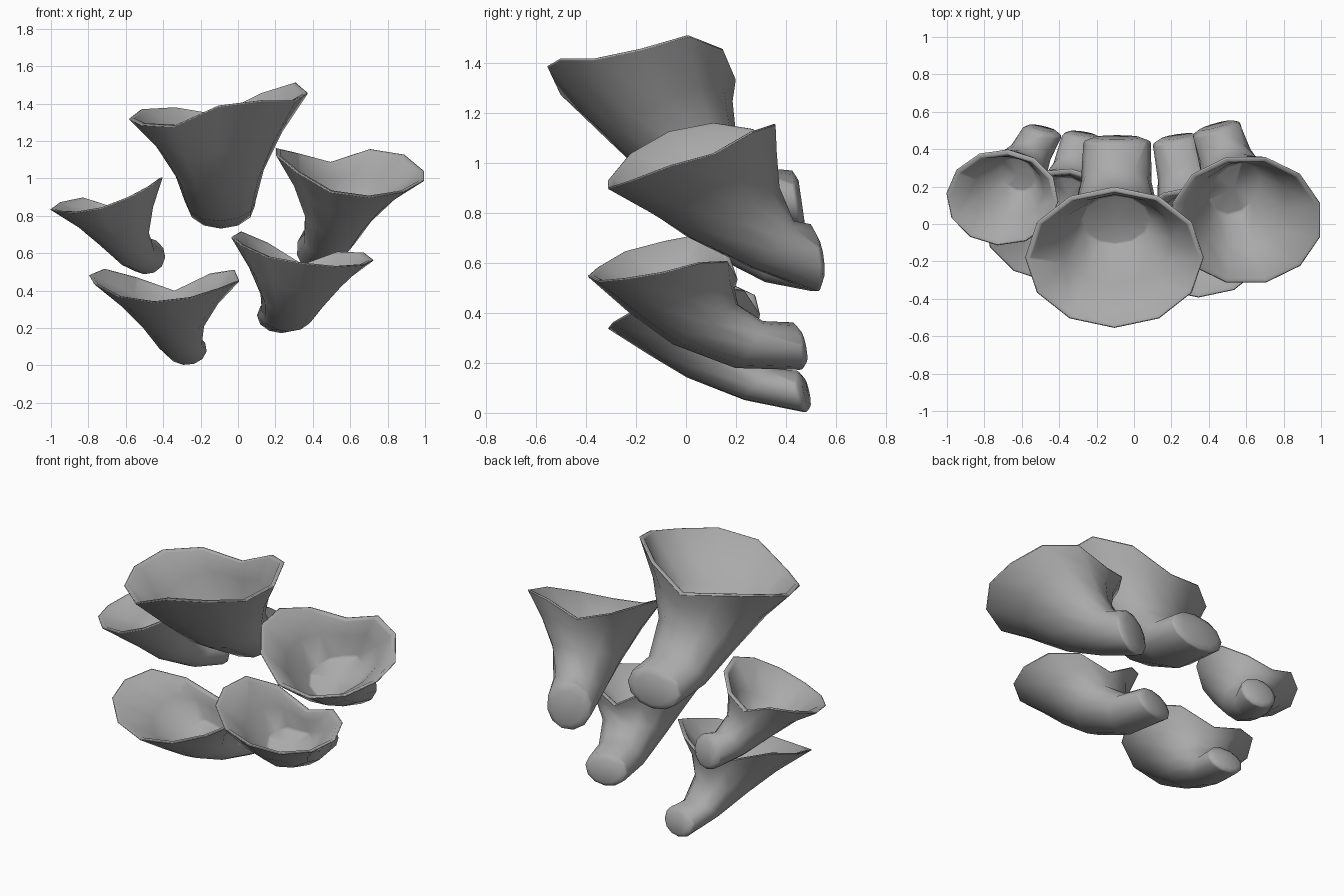
import bpy
import bmesh
from math import sin, cos, pi, radians
from mathutils import Vector

cube = bpy.data.objects.get("Cube")
if cube:
    bpy.data.objects.remove(cube)

grey = bpy.data.materials.new("plain_grey")
grey.use_nodes = True
colour = (0.4, 0.4, 0.4, 1)
grey.diffuse_color = colour
grey.node_tree.nodes["Principled BSDF"].inputs["Base Color"].default_value = colour

SIDES = 12
# Stations from stem to rim: underside run and rise, top run and rise, widening
STATIONS = [
    (0, 0, 0, 0, 0),
    (.31, .02, .55, .03, .03),
    (.6, .27, 1, .4, .19),
    (.8, .6, 1.06, .75, .52),
    (1, 1, 1, 1, 1),
]


def mix(a, b, f):
    return a + (b - a) * f


def make_cup(name, stem, stem_size, yaw, lift, rim, rim_size, turn, heights):
    """Heights run round the lip from the back notch towards the left."""
    stem = Vector(stem)
    half_w, half_h = stem_size
    rim_x, rim_y = rim
    rx, ry = rim_size
    back, front = heights[0], heights[SIDES // 2]
    under0 = stem + Vector((0, .01, -half_h))
    top0 = stem + Vector((0, -.025, half_h))

    bm = bmesh.new()
    rings, middles = [], []
    for run_u, rise_u, run_t, rise_t, wide in STATIONS:
        rise_u += 4 * lift * run_u * (1 - run_u)
        under = Vector((0, mix(under0.y, rim_y - ry, run_u), mix(under0.z, front, rise_u)))
        top = Vector((0, mix(top0.y, rim_y + ry, run_t), mix(top0.z, back, rise_t)))
        middle, arm = (under + top) / 2, (top - under) / 2
        middle.x = mix(stem.x, rim_x, run_u)
        width = mix(half_w, rx, wide)
        ring = []
        for i, height in enumerate(heights):
            t = 2 * pi * i / SIDES + radians(turn)
            p = middle + arm * cos(t)
            p.x += width * sin(t)
            p.y += yaw * width * sin(t) * (1 - wide)
            p.z += wide * (height - mix(front, back, (1 + cos(t)) / 2))
            ring.append(bm.verts.new(p))
        rings.append(ring)
        middles.append(middle)

    # Bowl lining, set in from the outer wall
    for k, inset in ((4, .03), (3, .03), (2, .05)):
        rings.append([bm.verts.new(v.co + (middles[k] - v.co).normalized() * inset)
                      for v in rings[k]])
    floor = bm.verts.new(middles[2])

    # Rounded stem end
    end = stem + Vector((-yaw * .02, .01, -.01))
    cap = [bm.verts.new(mix(end, v.co, .7) + Vector((0, .015, 0))) for v in rings[0]]
    rings.insert(0, cap)
    bm.faces.new(cap)
    for a, b in zip(rings, rings[1:]):
        for i in range(SIDES):
            j = (i + 1) % SIDES
            bm.faces.new((a[i], a[j], b[j], b[i]))
    for i in range(SIDES):
        bm.faces.new((rings[-1][i], rings[-1][(i + 1) % SIDES], floor))
    bmesh.ops.recalc_face_normals(bm, faces=bm.faces)

    mesh = bpy.data.meshes.new(name)
    bm.to_mesh(mesh)
    bm.free()
    mesh.materials.append(grey)
    obj = bpy.data.objects.new(name, mesh)
    bpy.context.collection.objects.link(obj)

    # Softened lip
    lip = obj.modifiers.new("lip", 'BEVEL')
    lip.width, lip.segments = .01, 2
    lip.limit_method, lip.angle_limit = 'ANGLE', radians(55)

    bpy.ops.object.select_all(action='DESELECT')
    obj.select_set(True)
    bpy.context.view_layer.objects.active = obj
    bpy.ops.object.shade_smooth_by_angle(angle=radians(85))


make_cup("top_cup", (-.09, .45, .85), (.18, .12), 0, .05, (-.105, -.18), (.483, .38), 0,
         (1.34, 1.46, 1.515, 1.46, 1.42, 1.42, 1.39, 1.28, 1.29, 1.32, 1.37, 1.38))
make_cup("upper_left_cup", (.44, .515, .62), (.13, .14), .27, .25, (.6, .02), (.415, .35), -15,
         (1.09, 1.16, 1.13, 1.04, .99, .93, .9, .93, 1.04, 1.13, 1.165, 1.14))
make_cup("lower_left_cup", (.23, .455, .267), (.13, .095), .15, 0, (.345, -.095), (.385, .303), 0,
         (.54, .61, .605, .565, .54, .53, .55, .585, .65, .69, .72, .66))
make_cup("upper_right_cup", (-.49, .5, .585), (.105, .1), -.22, .1, (-.705, .14), (.305, .26), 5,
         (.85, .91, .98, 1.01, .97, .905, .845, .82, .825, .835, .875, .9))
make_cup("lower_right_cup", (-.275, .47, .085), (.11, .085), -.15, .15, (-.395, -.01), (.411, .31), 8,
         (.4, .495, .515, .455, .42, .365, .34, .37, .44, .485, .52, .475))
